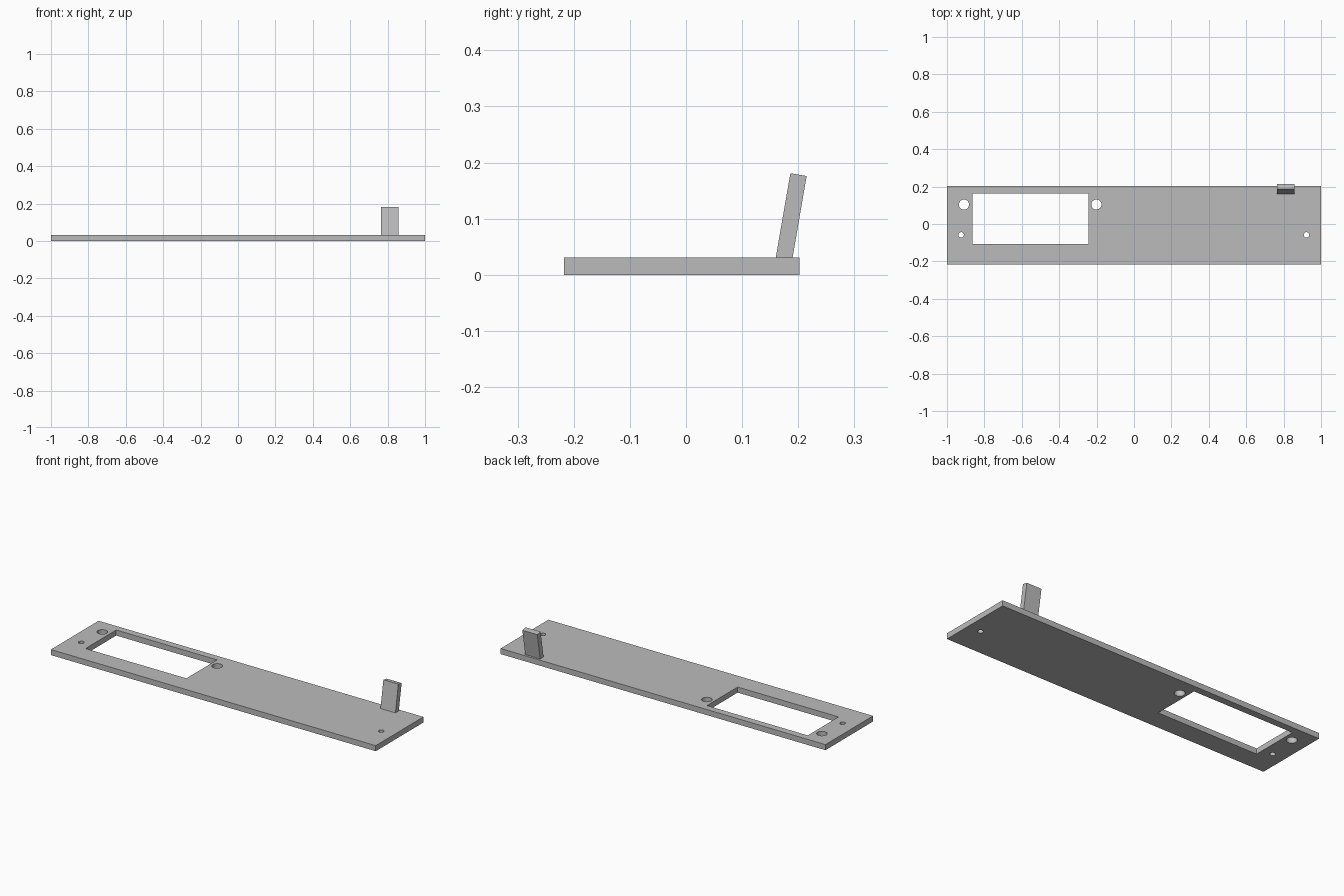
import bpy
from math import radians

default = bpy.data.objects.get("Cube")
if default:
    bpy.data.objects.remove(default, do_unlink=True)

THICK = 0.031

# One plain grey for everything
grey = bpy.data.materials.new("plain_grey")
grey.use_nodes = True
colour = (0.5, 0.5, 0.5, 1)
grey.diffuse_color = colour
grey.node_tree.nodes["Principled BSDF"].inputs["Base Color"].default_value = colour


def prism(name, profile, axis, low, high):
    """Extrude a counter-clockwise outline along x (y, z points) or z (x, y points)."""
    def place(p, h):
        return (h, *p) if axis == "x" else (*p, h)
    n = len(profile)
    verts = [place(p, h) for h in (low, high) for p in profile]
    faces = [list(range(n))[::-1], list(range(n, 2 * n))]
    faces += [[i, (i + 1) % n, n + (i + 1) % n, n + i] for i in range(n)]
    mesh = bpy.data.meshes.new(name)
    mesh.from_pydata(verts, [], faces)
    mesh.materials.append(grey)
    obj = bpy.data.objects.new(name, mesh)
    bpy.context.collection.objects.link(obj)
    return obj


def rectangle(x0, x1, y0, y1):
    return [(x0, y0), (x1, y0), (x1, y1), (x0, y1)]


# Base plate
plate = prism("base_plate", rectangle(-1, 1, -0.217, 0.202), "z", 0, THICK)

# Window and screw hole cutters
cutters = [prism("window_cutter", rectangle(-0.864, -0.243, -0.107, 0.163), "z", -0.1, 0.1)]
for x, y, radius in [(-0.909, 0.104, 0.027), (-0.201, 0.104, 0.027),
                     (-0.924, -0.058, 0.0145), (0.922, -0.058, 0.0145)]:
    bpy.ops.mesh.primitive_cylinder_add(vertices=32, radius=radius, depth=0.2, location=(x, y, 0))
    hole = bpy.context.object
    hole.name = "hole_cutter"
    hole.data.materials.append(grey)
    cutters.append(hole)

bpy.ops.object.select_all(action="DESELECT")
plate.select_set(True)
bpy.context.view_layer.objects.active = plate
for cutter in cutters:
    cutter.hide_render = True
    cut = plate.modifiers.new("cut", "BOOLEAN")
    cut.operation = "DIFFERENCE"
    cut.solver = "EXACT"
    cut.object = cutter
    bpy.ops.object.modifier_apply(modifier=cut.name)
for cutter in cutters:
    bpy.data.objects.remove(cutter, do_unlink=True)
bpy.ops.object.shade_smooth_by_angle(angle=radians(30))

# Leaning tab at the back edge
prism("leaning_tab", [(0.160, THICK), (0.190, THICK), (0.215, 0.176), (0.186, 0.181)],
      "x", 0.765, 0.857)
